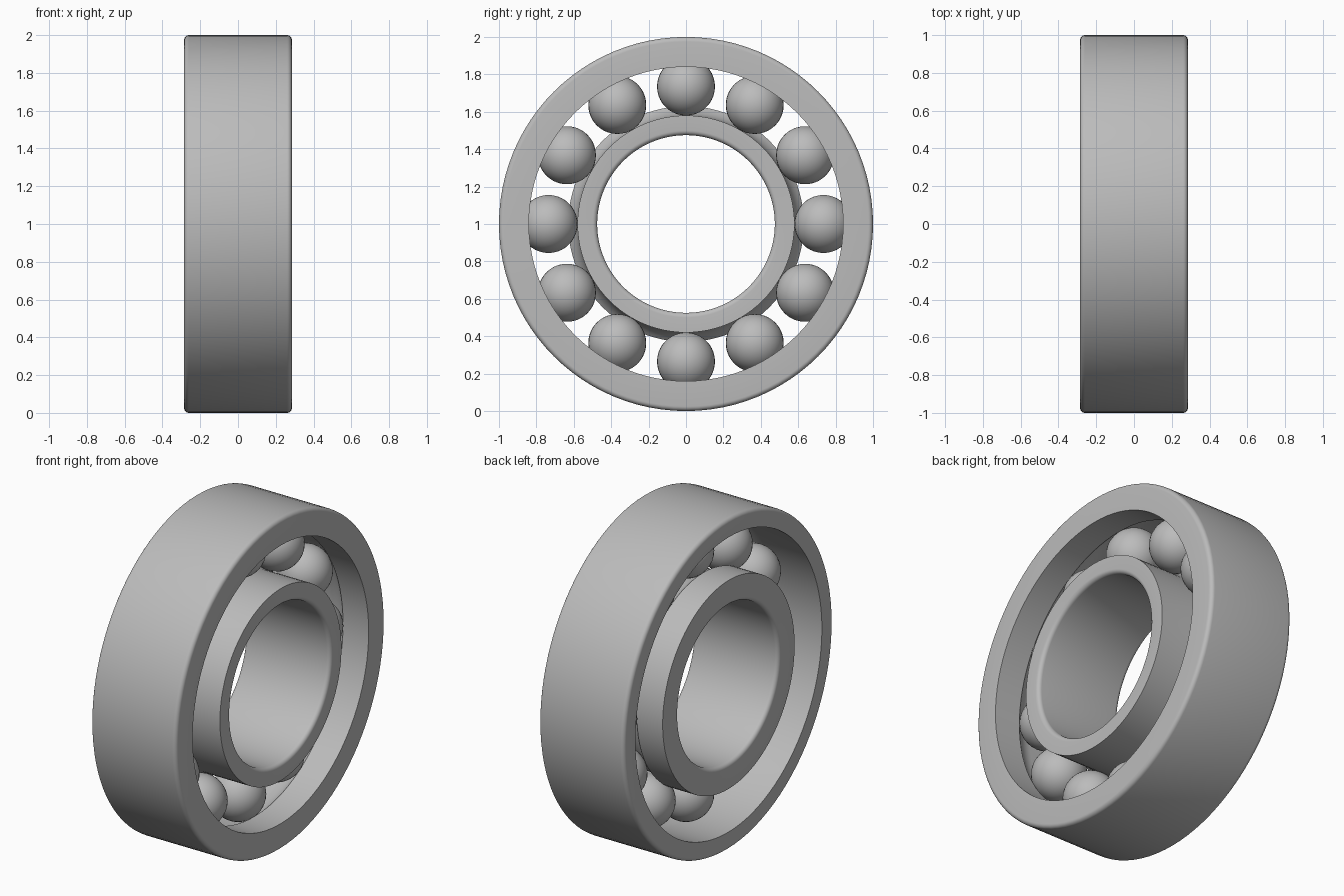
import bpy, bmesh
from math import sin, cos, pi, acos
from mathutils import Matrix, Vector

cube = bpy.data.objects.get("Cube")
if cube:
    bpy.data.objects.remove(cube)

HALF = 0.285       # half width along the axle
BEVEL = 0.025      # rounded corner radius
BALL = 0.155       # ball radius
PITCH = 0.735      # radius of the ball circle
SHOULDER = 0.05    # height of the raceway shoulder
BALLS = 12
SEGMENTS = 96

steel = bpy.data.materials.new("steel grey")
steel.use_nodes = True
colour = (0.5, 0.5, 0.5, 1)
steel.diffuse_color = colour
steel.node_tree.nodes["Principled BSDF"].inputs["Base Color"].default_value = colour


def finish(bm, name):
    bmesh.ops.recalc_face_normals(bm, faces=bm.faces)
    mesh = bpy.data.meshes.new(name)
    bm.to_mesh(mesh)
    bm.free()
    mesh.materials.append(steel)
    obj = bpy.data.objects.new(name, mesh)
    bpy.context.collection.objects.link(obj)
    bpy.ops.object.select_all(action='DESELECT')
    obj.select_set(True)
    bpy.context.view_layer.objects.active = obj
    bpy.ops.object.shade_smooth_by_angle(angle=pi / 6)
    return obj


def ring(name, plain_radius, side):
    """Ring with rounded plain corners; side is +1 for outer, -1 for inner."""
    profile = []
    # rounded corners of the plain cylinder, from -x to +x
    for end in (-1, 1):
        arc = [(end * (HALF - BEVEL + BEVEL * cos(a)),
                plain_radius - side * BEVEL * (1 - sin(a)))
               for a in (i * pi / 12 for i in range(7))]
        profile += arc if end < 0 else arc[::-1]
    # raceway: shoulder on one end, quarter groove, open at the other end
    race = PITCH + side * BALL
    reach = acos((BALL - SHOULDER) / BALL)
    track = [(side * HALF, race - side * SHOULDER)]
    track += [(side * BALL * sin(reach * i / 8),
               PITCH + side * BALL * cos(reach * i / 8)) for i in range(8, -1, -1)]
    track.append((-side * HALF, race))
    profile += track if side > 0 else track[::-1]

    bm = bmesh.new()
    loops = []
    for s in range(SEGMENTS):
        a = 2 * pi * s / SEGMENTS
        loops.append([bm.verts.new((x, r * sin(a), 1 + r * cos(a))) for x, r in profile])
    n = len(profile)
    for s in range(SEGMENTS):
        here, there = loops[s], loops[(s + 1) % SEGMENTS]
        for i in range(n):
            j = (i + 1) % n
            bm.faces.new((here[i], here[j], there[j], there[i]))
    return finish(bm, name)


ring("outer_ring", 1.0, 1)
ring("inner_ring", 0.475, -1)

# balls around the raceway
for i in range(BALLS):
    a = 2 * pi * i / BALLS
    bm = bmesh.new()
    spot = Vector((0, PITCH * sin(a), 1 + PITCH * cos(a)))
    bmesh.ops.create_uvsphere(bm, u_segments=32, v_segments=20, radius=BALL,
                              matrix=Matrix.Translation(spot))
    finish(bm, f"ball_{i + 1}")
